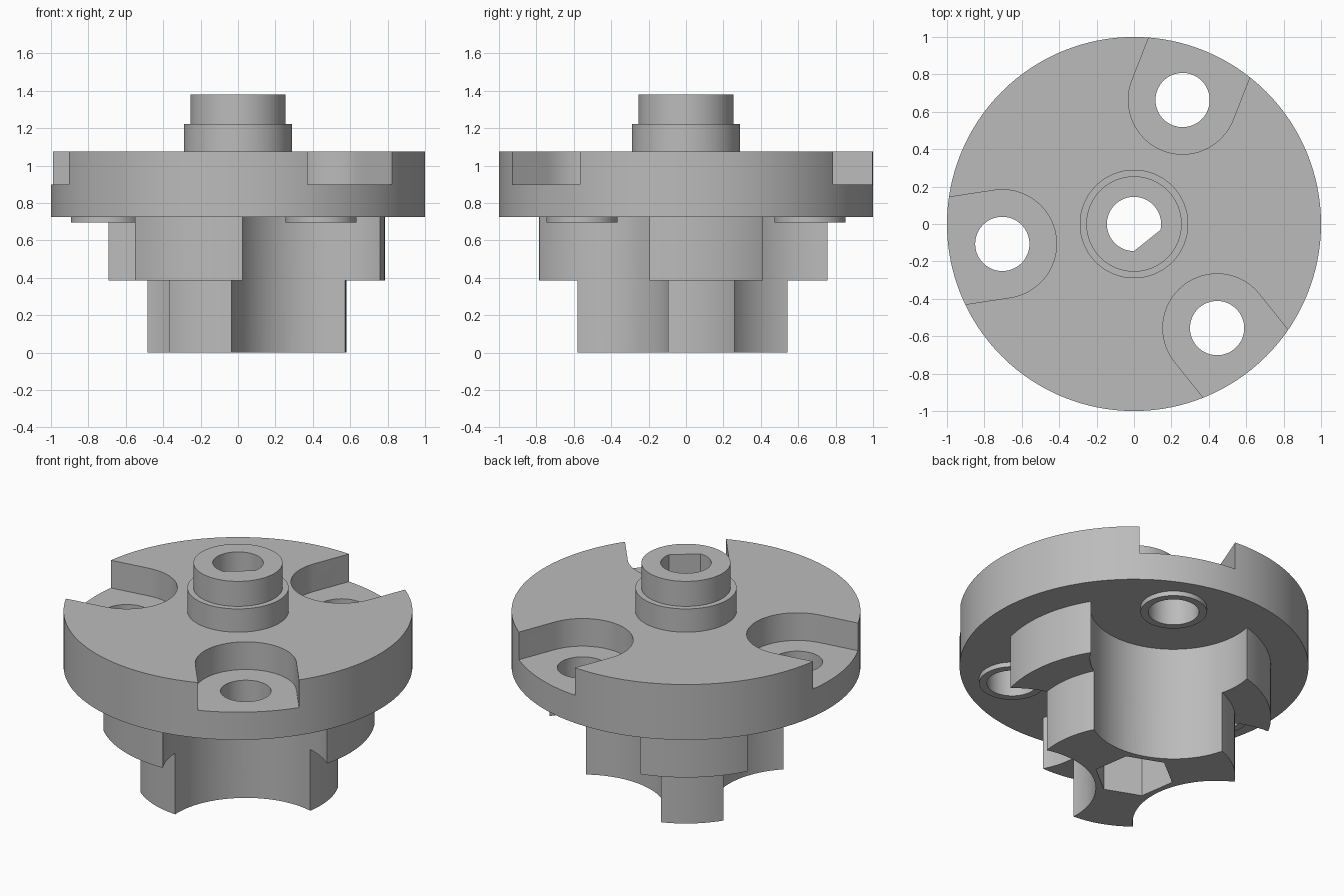
import bpy, bmesh
from math import sin, cos, pi, radians, acos
from mathutils import Matrix, Vector

if "Cube" in bpy.data.objects:
    bpy.data.objects.remove(bpy.data.objects["Cube"])

metal = bpy.data.materials.new("plain grey")
metal.use_nodes = True
GREY = (0.5, 0.5, 0.5, 1)
metal.diffuse_color = GREY
metal.node_tree.nodes["Principled BSDF"].inputs["Base Color"].default_value = GREY

BOLT_RADIUS = 0.712
BOLT_ANGLES = [radians(68.6 + 120 * i) for i in range(3)]
UNDERSIDE = 0.725


def finish(name, bm):
    bmesh.ops.recalc_face_normals(bm, faces=bm.faces)
    mesh = bpy.data.meshes.new(name)
    bm.to_mesh(mesh)
    bm.free()
    mesh.materials.append(metal)
    obj = bpy.data.objects.new(name, mesh)
    bpy.context.collection.objects.link(obj)
    return obj


def arc(radius, start, end, steps):
    return [(radius * cos(start + (end - start) * i / steps),
             radius * sin(start + (end - start) * i / steps)) for i in range(steps + 1)]


def circle(radius, steps=64):
    return arc(radius, 0, 2 * pi, steps)[:-1]


def prism(name, outline, low, high, angle=0, offset=0):
    """Extrude an outline upward, slide it out along x, then turn it about z."""
    bm = bmesh.new()
    place = Matrix.Rotation(angle, 4, "Z") @ Matrix.Translation((offset, 0, 0))
    face = bm.faces.new([bm.verts.new(place @ Vector((x, y, low))) for x, y in outline])
    new = bmesh.ops.extrude_face_region(bm, geom=[face])["geom"]
    bmesh.ops.translate(bm, vec=(0, 0, high - low),
                        verts=[v for v in new if isinstance(v, bmesh.types.BMVert)])
    return finish(name, bm)


def combine(body, tool, operation):
    tool.hide_render = True
    mod = body.modifiers.new(tool.name, "BOOLEAN")
    mod.object, mod.operation, mod.solver = tool, operation, "EXACT"
    bpy.context.view_layer.objects.active = body
    bpy.ops.object.modifier_apply(modifier=mod.name)
    bpy.data.objects.remove(tool)


# Turned body: stepped drive end, flange and stepped hub
profile = [(0, 0), (0.58, 0), (0.58, 0.387), (0.785, 0.387), (0.785, UNDERSIDE),
           (1, UNDERSIDE), (1, 1.075), (0.29, 1.075), (0.29, 1.222),
           (0.255, 1.222), (0.255, 1.38), (0, 1.38)]
bm = bmesh.new()
verts = [bm.verts.new((r, 0, z)) for r, z in profile]
edges = [bm.edges.new(pair) for pair in zip(verts, verts[1:])]
bmesh.ops.spin(bm, geom=verts + edges, cent=(0, 0, 0), axis=(0, 0, 1),
               angle=2 * pi, steps=128, use_merge=True)
bmesh.ops.remove_doubles(bm, verts=bm.verts, dist=1e-5)
body = finish("flanged_coupling", bm)

# Scallops, bolt bosses, open pockets and bolt holes
pocket = arc(0.29, pi / 2, 3 * pi / 2, 32) + [(0.6, -0.29), (0.6, 0.29)]
for a in BOLT_ANGLES:
    combine(body, prism("scallop", circle(0.479, 96), -0.1, UNDERSIDE, a, BOLT_RADIUS), "DIFFERENCE")
for a in BOLT_ANGLES:
    combine(body, prism("bolt_boss", circle(0.19), 0.695, 0.8, a, BOLT_RADIUS), "UNION")
    combine(body, prism("pocket", pocket, 0.9, 1.2, a, BOLT_RADIUS), "DIFFERENCE")
    combine(body, prism("bolt_hole", circle(0.145), 0.6, 1.2, a, BOLT_RADIUS), "DIFFERENCE")

# D-shaped bore with its flat towards one bolt, and a hexagonal socket below
flat = acos(0.113 / 0.145)
bore = arc(0.145, flat, 2 * pi - flat, 48)
combine(body, prism("bore", bore, -0.1, 1.5, BOLT_ANGLES[2]), "DIFFERENCE")
combine(body, prism("hex_socket", circle(0.23, 6), -0.1, 0.4, BOLT_ANGLES[0] + pi / 6), "DIFFERENCE")

# Smooth the round walls, keep edges crisp
bpy.ops.object.select_all(action="DESELECT")
body.select_set(True)
bpy.context.view_layer.objects.active = body
bpy.ops.object.shade_smooth_by_angle(angle=radians(30))
